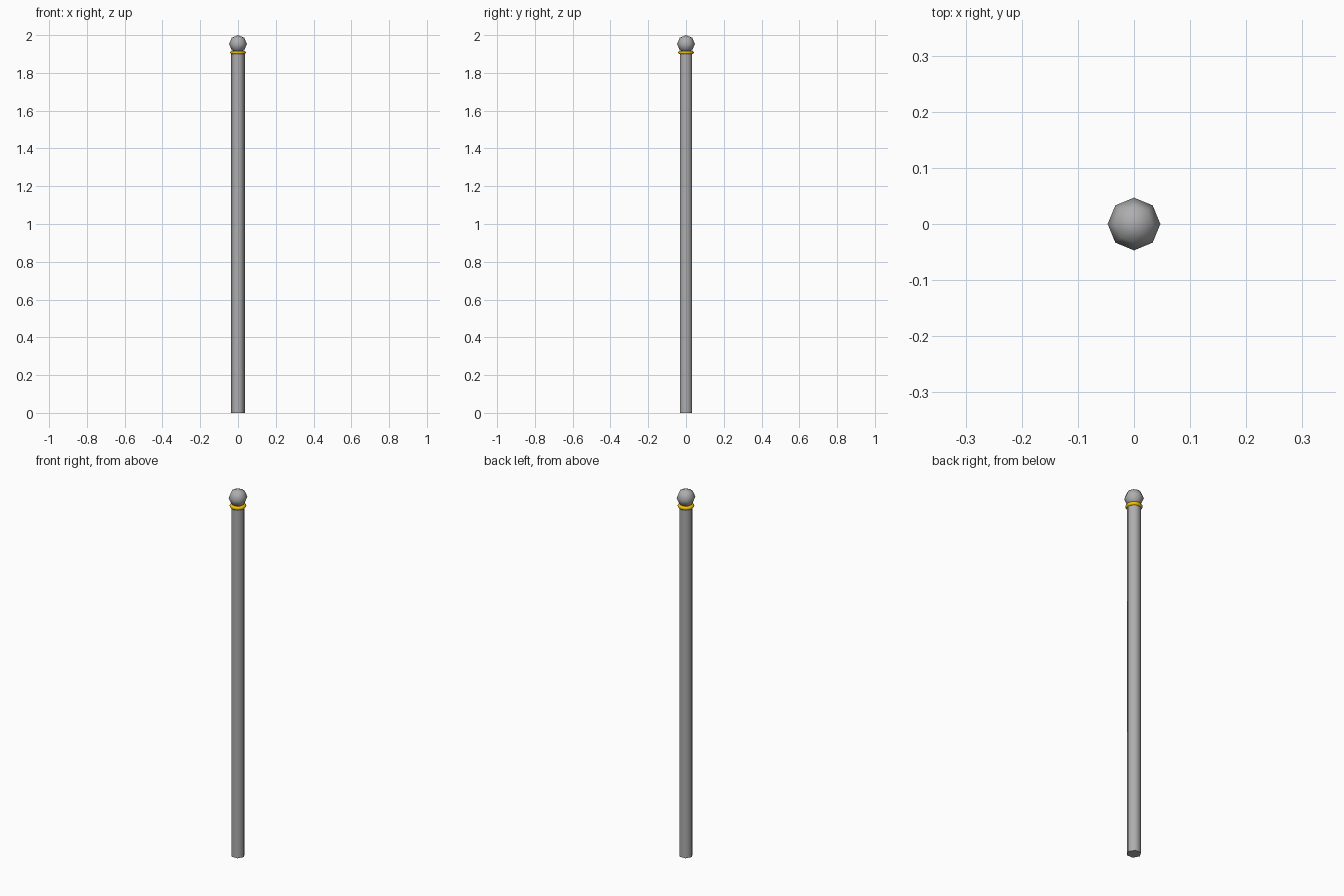
import bpy
import math

if "Cube" in bpy.data.objects:
    bpy.data.objects.remove(bpy.data.objects["Cube"])


def paint(name, color):
    mat = bpy.data.materials.new(name)
    mat.diffuse_color = color
    mat.use_nodes = True
    mat.node_tree.nodes["Principled BSDF"].inputs["Base Color"].default_value = mat.diffuse_color
    return mat


def finish(name, mat, angle=70):
    ob = bpy.context.object
    ob.name = name
    bpy.ops.object.shade_smooth_by_angle(angle=math.radians(angle))
    ob.data.materials.append(mat)
    return ob


steel = paint("dark_steel", (0.42, 0.42, 0.42, 1))
gold = paint("gold", (0.9, 0.55, 0.0, 1))

# six-sided pole, corners on the x axis
bpy.ops.mesh.primitive_cylinder_add(vertices=6, radius=0.036, depth=1.91,
                                    location=(0, 0, 0.955),
                                    rotation=(0, 0, math.radians(30)))
finish("pole", steel)

# gold collar under the finial
bpy.ops.mesh.primitive_torus_add(major_segments=12, minor_segments=6,
                                 major_radius=0.032, minor_radius=0.010,
                                 location=(0, 0, 1.908))
finish("collar_ring", gold)

# low-poly ball finial
bpy.ops.mesh.primitive_uv_sphere_add(segments=8, ring_count=4, radius=0.047,
                                     location=(0, 0, 1.953))
finish("ball_finial", steel)
